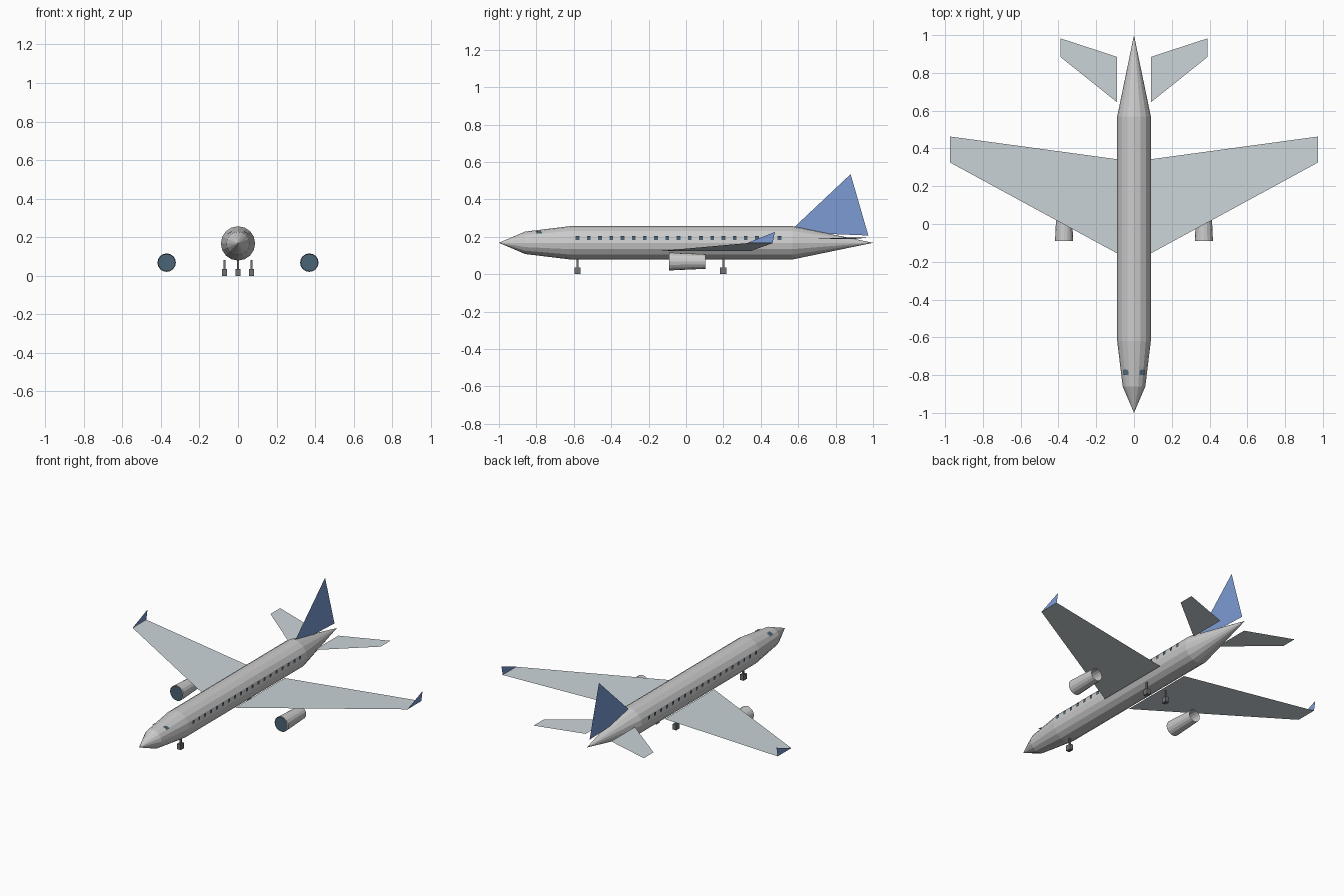
import bpy, bmesh
from math import cos, sin, tau

if "Cube" in bpy.data.objects:
    bpy.data.objects.remove(bpy.data.objects["Cube"])

AXIS_Z = 0.168      # height of the fuselage axis


def material(name, rgb):
    m = bpy.data.materials.new(name)
    m.diffuse_color = (*rgb, 1)
    m.use_nodes = True
    m.node_tree.nodes["Principled BSDF"].inputs["Base Color"].default_value = m.diffuse_color
    return m


WHITE = material("white_paint", (0.86, 0.87, 0.88))
WING = material("wing_grey", (0.60, 0.66, 0.69))
BLUE = material("tail_blue", (0.20, 0.33, 0.65))
GLASS = material("dark_glass", (0.07, 0.13, 0.18))
GEAR = material("gear_grey", (0.16, 0.17, 0.18))


def add_object(name, bm, mat):
    mesh = bpy.data.meshes.new(name)
    bm.to_mesh(mesh)
    bm.free()
    mesh.materials.append(mat)
    obj = bpy.data.objects.new(name, mesh)
    bpy.context.collection.objects.link(obj)
    return obj


def sheets(name, outlines, mat):
    """Thin panels, one face per outline."""
    bm = bmesh.new()
    for pts in outlines:
        bm.faces.new([bm.verts.new(p) for p in pts])
    return add_object(name, bm, mat)


def tube(name, profile, x, z, sides, mat):
    """Flat-sided tube along y from (y, radius) stations; radius 0 closes to a point."""
    bm = bmesh.new()
    rings = []
    for y, r in profile:
        n = sides if r else 1
        rings.append([bm.verts.new((x + r * cos(tau * i / sides), y, z + r * sin(tau * i / sides)))
                      for i in range(n)])
    for a, b in zip(rings, rings[1:]):
        for i in range(sides):
            j = (i + 1) % sides
            quad = [a[i % len(a)], a[j % len(a)], b[j % len(b)], b[i % len(b)]]
            bm.faces.new(list(dict.fromkeys(quad)))
    bmesh.ops.recalc_face_normals(bm, faces=bm.faces)
    return add_object(name, bm, mat)


def box(name, centre, size, mat):
    bm = bmesh.new()
    bmesh.ops.create_cube(bm, size=1)
    bmesh.ops.scale(bm, vec=size, verts=bm.verts)
    bmesh.ops.translate(bm, vec=centre, verts=bm.verts)
    return add_object(name, bm, mat)


# Fuselage with pointed nose and tail
tube("fuselage", [(-1, 0), (-0.86, 0.06), (-0.62, 0.089), (0.57, 0.089), (1, 0)],
     0, AXIS_Z, 16, WHITE)

# Vertical fin, its root sunk into the tail
sheets("tail_fin", [[(0, 0.55, 0.224), (0, 0.975, 0.207), (0, 0.88, 0.535)]], BLUE)

for side, s in (("left", -1), ("right", 1)):
    # Wing with dihedral, winglet and tailplane
    sheets(side + "_wing", [[(s * 0.09, -0.155, 0.123), (s * 0.973, 0.325, 0.166),
                             (s * 0.973, 0.463, 0.166), (s * 0.09, 0.343, 0.123)][::s]], WING)
    sheets(side + "_winglet", [[(s * 0.973, 0.325, 0.166), (s * 0.973, 0.463, 0.166),
                                (s * 0.973, 0.475, 0.226)][::s]], BLUE)
    sheets(side + "_tailplane", [[(s * 0.09, 0.645, 0.187), (s * 0.39, 0.885, 0.197),
                                  (s * 0.39, 0.983, 0.197), (s * 0.09, 0.885, 0.187)][::s]], WING)

    # Open engine nacelle with dark intake disc
    tube(side + "_engine", [(-0.09, 0.048), (0.105, 0.039)], s * 0.37, 0.068, 16, WHITE)
    tube(side + "_engine_intake", [(-0.091, 0), (-0.091, 0.045)], s * 0.37, 0.068, 16, GLASS)

    # Row of cabin windows
    rows = [-0.58 + 0.06 * i for i in range(19)]
    sheets(side + "_cabin_windows",
           [[(s * 0.09, y + dy, 0.193 + dz) for dy, dz in
             ((-0.01, -0.011), (0.01, -0.011), (0.01, 0.011), (-0.01, 0.011))][::s]
            for y in rows], GLASS)

    # Cockpit window, barely breaking the skin
    sheets(side + "_cockpit_window", [[(s * 0.03, -0.80, 0.232), (s * 0.056, -0.80, 0.219),
                                       (s * 0.056, -0.77, 0.217), (s * 0.03, -0.77, 0.230)][::-s]], GLASS)

# Landing gear: strut and block wheel
for name, x, y in (("nose", 0, -0.58), ("left_main", -0.07, 0.2), ("right_main", 0.07, 0.2)):
    box(name + "_gear_strut", (x, y, 0.055), (0.01, 0.01, 0.056), GEAR)
    box(name + "_gear_wheel", (x, y, 0.0175), (0.024, 0.034, 0.035), GEAR)
